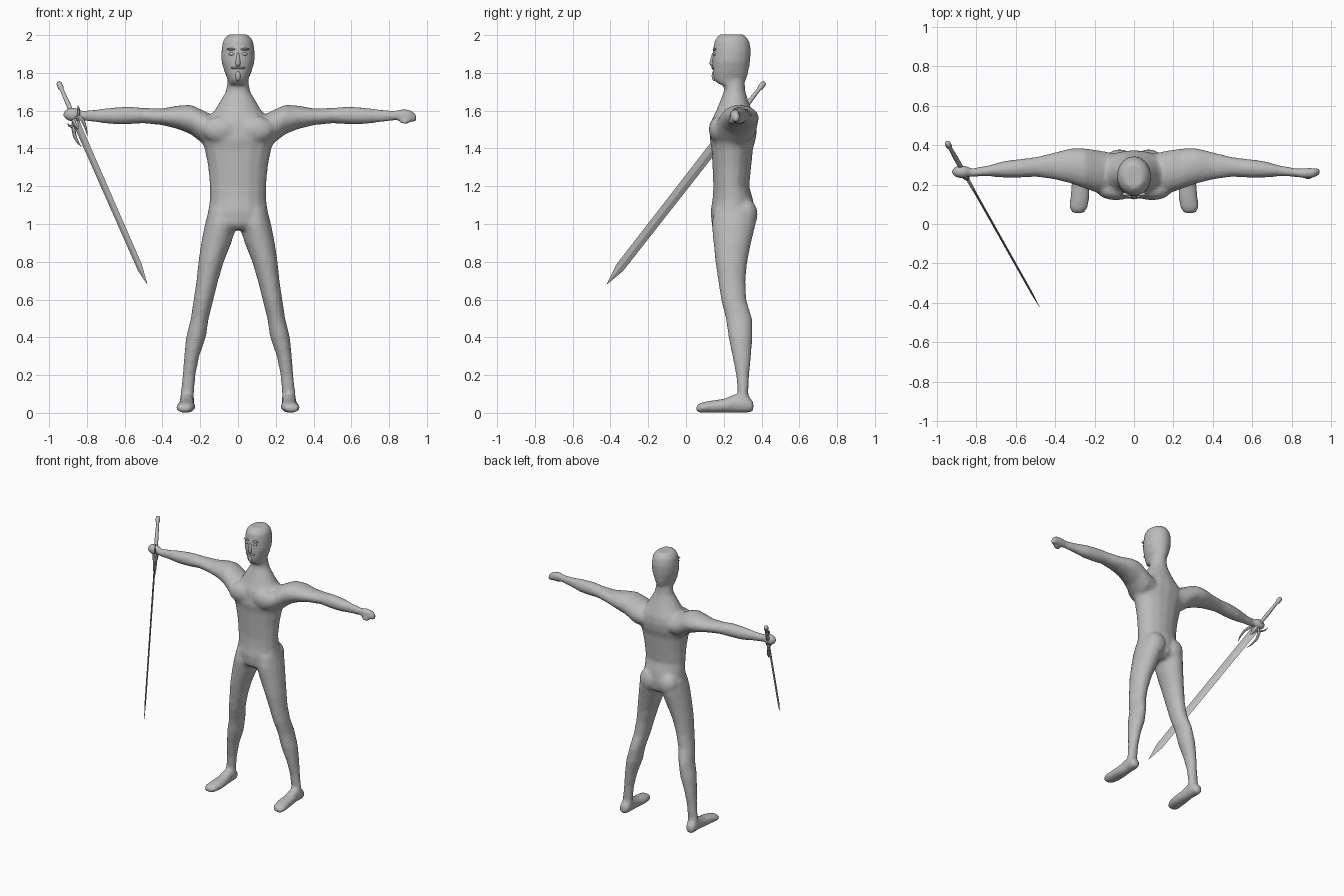
import bpy
import bmesh
from math import cos, sin, pi
from mathutils import Matrix, Vector

default_cube = bpy.data.objects.get("Cube")
if default_cube:
    bpy.data.objects.remove(default_cube)

# One plain grey for everything
grey = bpy.data.materials.new("plain_grey")
grey.use_nodes = True
grey.diffuse_color = (0.5, 0.5, 0.5, 1)
shader = next(n for n in grey.node_tree.nodes if n.type == 'BSDF_PRINCIPLED')
shader.inputs["Base Color"].default_value = (0.5, 0.5, 0.5, 1)
shader.inputs["Roughness"].default_value = 0.7


def loft(bm, axis, rows, sides=16, side=1):
    """Skin ellipses given as (position, min_a, max_a, min_b, max_b) along an axis."""
    rings = []
    for pos, a0, a1, b0, b1 in rows:
        ring = []
        for i in range(sides):
            angle = 2 * pi * i / sides
            a = (a0 + a1) / 2 + (a1 - a0) / 2 * cos(angle)
            b = (b0 + b1) / 2 + (b1 - b0) / 2 * sin(angle)
            x, y, z = {'x': (pos, a, b), 'y': (a, pos, b), 'z': (a, b, pos)}[axis]
            ring.append(bm.verts.new((x * side, y, z)))
        rings.append(ring)
    for low, high in zip(rings, rings[1:]):
        for i in range(sides):
            j = (i + 1) % sides
            bm.faces.new((low[i], low[j], high[j], high[i]))
    bm.faces.new(rings[0])
    bm.faces.new(rings[-1])


def symmetric(rows):
    """Turn (z, half_width, front, back) rows into full loft rows."""
    return [(z, -half, half, front, back) for z, half, front, back in rows]


def ball(bm, centre, radii):
    matrix = Matrix.Translation(centre) @ Matrix.Diagonal((*radii, 1))
    bmesh.ops.create_uvsphere(bm, u_segments=16, v_segments=10, radius=1, matrix=matrix)


def finish(name, bm, matrix=None, smooth=True):
    bmesh.ops.recalc_face_normals(bm, faces=bm.faces[:])
    for face in bm.faces:
        face.smooth = smooth
    mesh = bpy.data.meshes.new(name)
    bm.to_mesh(mesh)
    bm.free()
    mesh.materials.append(grey)
    obj = bpy.data.objects.new(name, mesh)
    bpy.context.collection.objects.link(obj)
    if matrix:
        obj.matrix_world = matrix
    return obj


# Body sections
torso = symmetric([
    (1.76, .055, .2, .31), (1.7, .065, .2, .315), (1.65, .095, .18, .33),
    (1.6, .125, .16, .35), (1.55, .17, .135, .37), (1.5, .21, .13, .375),
    (1.45, .2, .125, .37), (1.4, .178, .135, .355), (1.3, .158, .14, .345),
    (1.2, .15, .145, .335), (1.13, .15, .14, .355), (1.07, .158, .13, .365),
    (1, .165, .135, .36), (.97, .1, .16, .32)])

head = symmetric([
    (1.74, .05, .17, .3), (1.765, .055, .145, .32), (1.8, .07, .14, .33),
    (1.86, .088, .138, .34), (1.92, .088, .142, .345), (1.97, .08, .15, .335),
    (1.99, .065, .165, .32), (2.004, .048, .18, .305)])

leg = [
    (1.08, .02, .155, .15, .37), (1, .005, .175, .135, .37),
    (.9, .035, .195, .145, .345), (.8, .075, .21, .155, .325),
    (.7, .105, .22, .17, .315), (.6, .13, .235, .185, .32),
    (.5, .155, .25, .21, .35), (.4, .17, .275, .225, .352),
    (.3, .205, .285, .245, .345), (.2, .225, .293, .265, .335),
    (.1, .232, .305, .275, .33), (.04, .23, .31, .27, .34)]

foot = [
    (.357, .25, .3, .005, .06), (.33, .235, .312, 0, .09),
    (.26, .232, .31, 0, .1), (.2, .228, .318, 0, .075),
    (.13, .225, .325, 0, .065), (.08, .235, .328, 0, .055),
    (.055, .255, .315, .005, .04)]

arm = [
    (.1, .16, .36, 1.42, 1.56), (.18, .155, .375, 1.42, 1.6),
    (.25, .18, .385, 1.475, 1.632), (.32, .205, .385, 1.503, 1.627),
    (.4, .225, .365, 1.523, 1.612), (.5, .24, .34, 1.533, 1.615),
    (.58, .235, .33, 1.528, 1.622), (.66, .235, .32, 1.528, 1.617),
    (.75, .243, .295, 1.538, 1.607), (.83, .238, .282, 1.547, 1.6)]

open_hand = [
    arm[-1], (.87, .23, .285, 1.545, 1.61),
    (.91, .235, .285, 1.54, 1.607), (.945, .25, .285, 1.535, 1.58)]

# Body: overlapping limbs merged into one skin
bm = bmesh.new()
loft(bm, 'z', torso)
loft(bm, 'z', head)
loft(bm, 'x', open_hand)
ball(bm, (.885, .24, 1.54), (.03, .015, .014))      # left thumb
ball(bm, (-.875, .265, 1.58), (.052, .034, .038))   # right fist
for side in (1, -1):
    loft(bm, 'z', leg, side=side)
    loft(bm, 'y', foot, side=side)
    loft(bm, 'x', arm, side=side)
    ball(bm, (side * .09, .17, 1.5), (.1, .05, .07))       # chest muscle
    ball(bm, (side * .075, .315, 1.05), (.075, .065, .085))  # buttock
body = finish("body", bm)
remesh = body.modifiers.new("merge", 'REMESH')
remesh.mode = 'VOXEL'
remesh.voxel_size = .012
remesh.use_smooth_shade = True
relax = body.modifiers.new("relax", 'SMOOTH')
relax.factor = .5
relax.iterations = 4

# Face
bm = bmesh.new()
loft(bm, 'z', symmetric([(1.905, .007, .138, .17), (1.85, .015, .124, .17),
                         (1.835, .011, .132, .17)]), sides=8)
finish("nose", bm)

bm = bmesh.new()
for side in (1, -1):
    ball(bm, (side * .034, .151, 1.9), (.017, .008, .008))
finish("eyes", bm)

bm = bmesh.new()
for side in (1, -1):
    ball(bm, (side * .035, .152, 1.925), (.026, .01, .006))
finish("eyebrows", bm)

bm = bmesh.new()
for side in (1, -1):
    ball(bm, (side * .016, .143, 1.826), (.021, .009, .006))
ball(bm, (0, .15, 1.785), (.014, .014, .028))
finish("moustache_and_goatee", bm)

# Sword frame: local z runs from pommel to tip, local x across the blade
pommel = Vector((-.95, .415, 1.75))
tip = Vector((-.48, -.42, .68))
along = (tip - pommel).normalized()
flat = along.cross(Vector((0, 0, 1))).normalized()
across = flat.cross(along)
sword = Matrix((across, flat, along)).transposed().to_4x4()
sword.translation = pommel
length = (tip - pommel).length


def turned(rows):
    return [(z, -r, r, -r, r) for z, r in rows]


bm = bmesh.new()
loft(bm, 'z', symmetric([(.28, .03, -.006, .006), (length - .12, .027, -.005, .005),
                         (length, .001, -.001, .001)]), sides=4)
finish("sword_blade", bm, sword, smooth=False)

bm = bmesh.new()
loft(bm, 'z', turned([(0, .009), (.01, .015), (.035, .016), (.05, .01),
                      (.15, .013), (.27, .011)]), sides=10)
finish("sword_grip", bm, sword)

# Guard: central collar with swept prongs on both sides
long_prong = [
    (.262, .0, .03, -.01, .01), (.285, .028, .056, -.01, .01),
    (.33, .05, .072, -.009, .009), (.38, .05, .064, -.006, .006),
    (.42, .042, .044, -.001, .001)]
short_prong = [
    (.29, .0, .03, -.009, .009), (.27, .035, .06, -.008, .008),
    (.25, .062, .074, -.006, .006), (.225, .072, .074, -.001, .001)]
bm = bmesh.new()
loft(bm, 'z', turned([(.245, .013), (.26, .02), (.3, .02), (.33, .008)]), sides=8)
for side in (1, -1):
    loft(bm, 'z', long_prong, sides=6, side=side)
    loft(bm, 'z', short_prong, sides=6, side=side)
finish("sword_guard", bm, sword, smooth=False)
